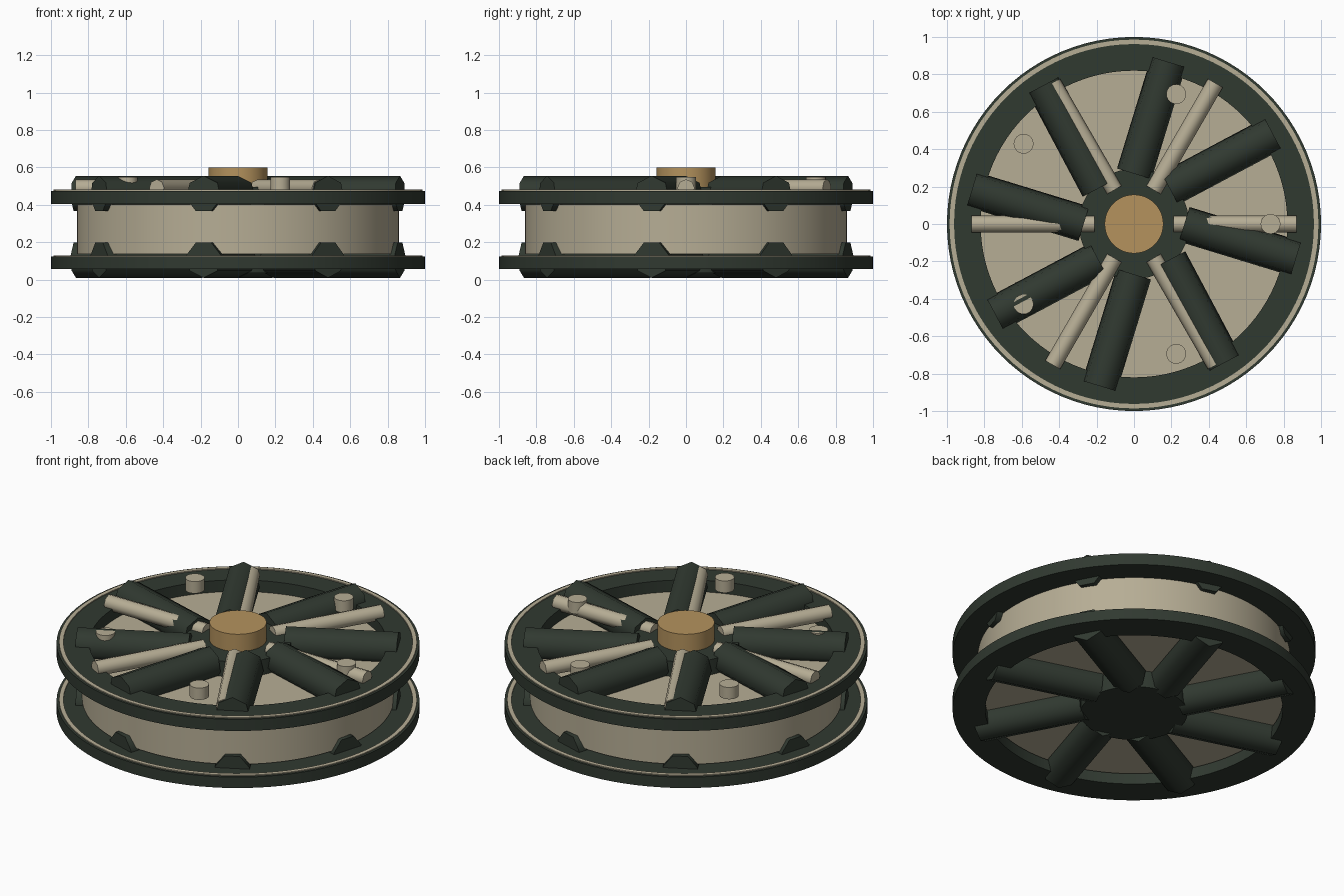
import bpy, bmesh
from math import radians, cos, sin, pi
from mathutils import Matrix, Vector

cube = bpy.data.objects.get("Cube")
if cube:
    bpy.data.objects.remove(cube, do_unlink=True)


def material(name, rgb):
    m = bpy.data.materials.new(name)
    m.use_nodes = True
    m.diffuse_color = (*rgb, 1)
    bsdf = next(n for n in m.node_tree.nodes if n.type == 'BSDF_PRINCIPLED')
    bsdf.inputs["Base Color"].default_value = (*rgb, 1)
    return m


GREEN = material("dark green", (0.03, 0.041, 0.03))
BEIGE = material("beige", (0.47, 0.42, 0.30))
BRASS = material("brass", (0.46, 0.29, 0.11))


def finish(name, bm, mat):
    bmesh.ops.recalc_face_normals(bm, faces=bm.faces)
    me = bpy.data.meshes.new(name)
    bm.to_mesh(me)
    bm.free()
    me.materials.append(mat)
    ob = bpy.data.objects.new(name, me)
    bpy.context.collection.objects.link(ob)
    return ob


def disc(name, radius, z0, z1, mat, x=0, y=0, sides=64):
    """Upright cylinder with smooth sides and flat caps."""
    bm = bmesh.new()
    bmesh.ops.create_cone(bm, cap_ends=True, segments=sides, radius1=radius, radius2=radius,
                          depth=z1 - z0, matrix=Matrix.Translation((x, y, (z0 + z1) / 2)))
    for f in bm.faces:
        f.smooth = len(f.verts) == 4
    for e in bm.edges:
        e.smooth = not any(len(f.verts) > 4 for f in e.link_faces)
    return finish(name, bm, mat)


def ring(name, profile, mat, sides=96):
    """Closed (radius, z) profile turned around the axle."""
    bm = bmesh.new()
    loops = []
    for i in range(sides):
        a = 2 * pi * i / sides
        loops.append([bm.verts.new((r * cos(a), r * sin(a), z)) for r, z in profile])
    n = len(profile)
    for i in range(sides):
        p, q = loops[i], loops[(i + 1) % sides]
        for j in range(n):
            k = (j + 1) % n
            f = bm.faces.new((p[j], q[j], q[k], p[k]))
            f.smooth = True
            # profile corners stay sharp
            bm.edges.get((p[j], q[j])).smooth = False
    return finish(name, bm, mat)


def bar(name, centre, angle, length, radius, sides, mat, point=1):
    """Horizontal rod with one corner pointing up (or down for point=-1)."""
    bm = bmesh.new()
    ends = []
    for s in (-0.5, 0.5):
        ends.append([bm.verts.new((s * length, radius * sin(2 * pi * i / sides),
                                   point * radius * cos(2 * pi * i / sides)))
                     for i in range(sides)])
    for i in range(sides):
        k = (i + 1) % sides
        bm.faces.new((ends[0][i], ends[0][k], ends[1][k], ends[1][i])).smooth = True
    for cap in ends:
        f = bm.faces.new(cap)
        for e in f.edges:
            e.smooth = False
    bm.transform(Matrix.Translation(centre) @ Matrix.Rotation(angle, 4, 'Z'))
    return finish(name, bm, mat)


def polar(r, a, z):
    return Vector((r * cos(a), r * sin(a), z))


# Drum, hub and axle cap
disc("drum", 0.86, 0.137, 0.402, BEIGE, sides=96)
disc("hub", 0.295, 0.035, 0.495, GREEN, sides=48)
disc("axle_cap", 0.157, 0.45, 0.6, BRASS, sides=48)

# Two flanges, each with a thin raised band near the rim
for side, z0, z1 in (("lower", 0.058, 0.124), ("upper", 0.405, 0.475)):
    ring(side + "_flange", [(0.82, z0), (1.0, z0), (1.0, z1), (0.82, z1)], GREEN)
    ring(side + "_rim_band", [(0.962, z1 - 0.01), (0.986, z1 - 0.01),
                              (0.986, z1 + 0.006), (0.962, z1 + 0.006)], BEIGE)

# Eight thick skewed spokes on each side
for side, z, point in (("lower", 0.109, -1), ("upper", 0.456, 1)):
    for i in range(8):
        a = radians(35.7 + 45 * i)
        bar(f"{side}_spoke_{i + 1}", polar(0.575, a, z), a - radians(7.7),
            0.625, 0.099, 7, GREEN, point)

# Six slim rods on top
for i in range(6):
    a = radians(60 * i)
    bar(f"rod_{i + 1}", polar(0.54, a, 0.49), a, 0.66, 0.046, 8, BEIGE)

# Five small pins
for i in range(5):
    p = polar(0.73, radians(72 * i), 0)
    disc(f"pin_{i + 1}", 0.053, 0.478, 0.55, BEIGE, p.x, p.y, 24)
